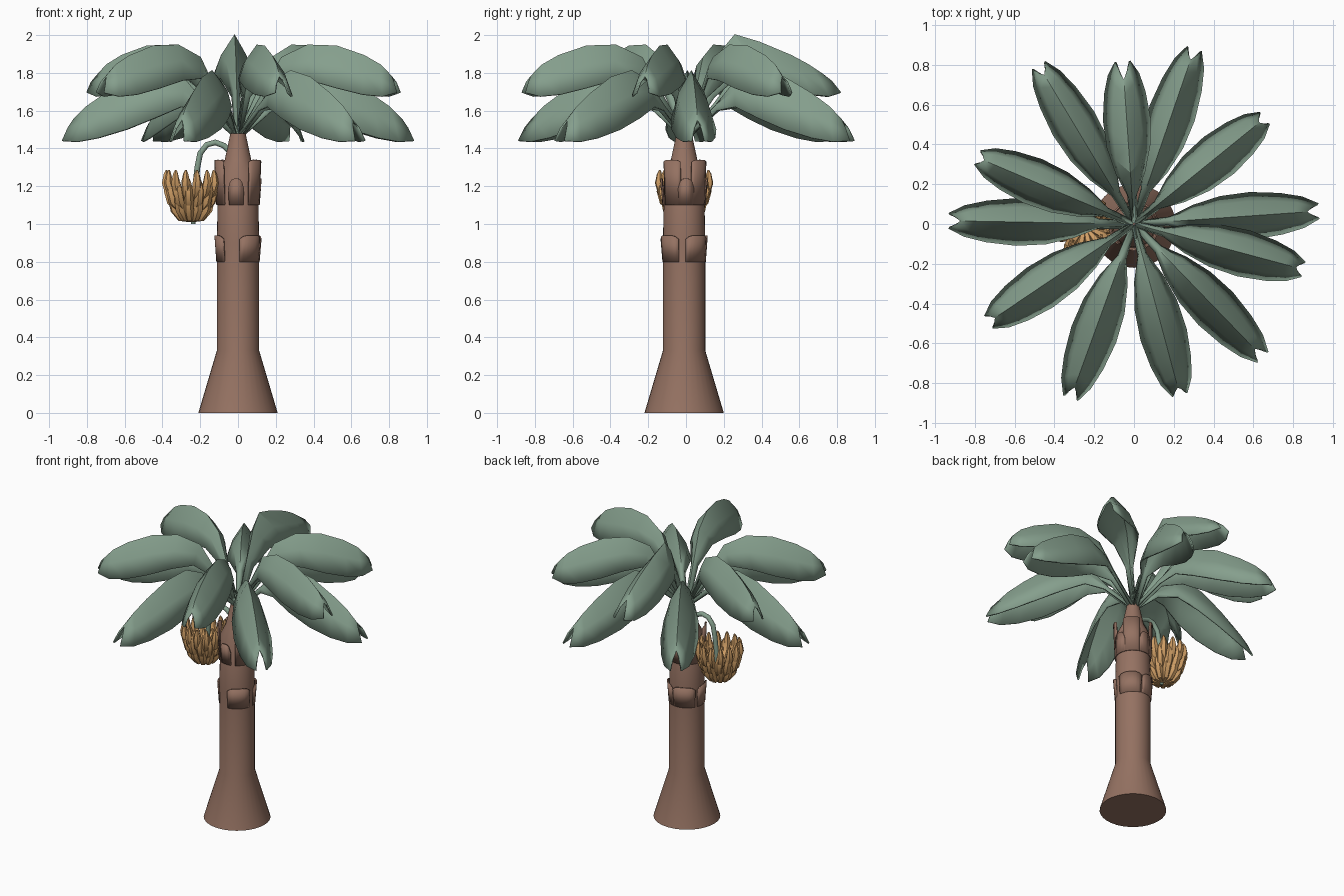
import bpy, bmesh, math
from math import sin, cos, radians, pi
from mathutils import Vector

if "Cube" in bpy.data.objects:
    bpy.data.objects.remove(bpy.data.objects["Cube"])


def material(name, rgb):
    m = bpy.data.materials.new(name)
    m.diffuse_color = (*rgb, 1)
    m.use_nodes = True
    m.node_tree.nodes["Principled BSDF"].inputs["Base Color"].default_value = m.diffuse_color
    return m


BARK = material("brown bark", (0.30, 0.168, 0.122))
LEAF = material("dusty green", (0.235, 0.345, 0.265))
FRUIT = material("ripe tan", (0.62, 0.34, 0.13))
CX, CY = 0.0, -0.01


def make(name, verts, faces, mat, angle=30, thick=0):
    me = bpy.data.meshes.new(name)
    me.from_pydata([tuple(v) for v in verts], [], faces)
    bm = bmesh.new()
    bm.from_mesh(me)
    bmesh.ops.recalc_face_normals(bm, faces=bm.faces)
    bm.to_mesh(me)
    bm.free()
    me.materials.append(mat)
    ob = bpy.data.objects.new(name, me)
    bpy.context.collection.objects.link(ob)
    if thick:
        s = ob.modifiers.new("thickness", 'SOLIDIFY')
        s.thickness = thick
        s.offset = 0
    bpy.ops.object.select_all(action='DESELECT')
    bpy.context.view_layer.objects.active = ob
    ob.select_set(True)
    bpy.ops.object.shade_smooth_by_angle(angle=radians(angle))
    return ob


def tube(path, radii, sides, verts, faces):
    """Append a capped tube along a path to the lists."""
    base = len(verts)
    n = len(path)
    pts = [Vector(p) for p in path]
    ref = (pts[-1] - pts[0]).cross(pts[n // 2] - pts[0])
    ref = ref.normalized() if ref.length > 1e-6 else Vector((1, 0, 0))
    for i, p in enumerate(pts):
        t = (pts[min(i + 1, n - 1)] - pts[max(i - 1, 0)]).normalized()
        u = (ref - t * ref.dot(t)).normalized()
        w = t.cross(u)
        for k in range(sides):
            a = 2 * pi * k / sides
            verts.append(p + (u * cos(a) + w * sin(a)) * radii[i])
    for i in range(n - 1):
        for k in range(sides):
            a, b = base + i * sides, (k + 1) % sides
            faces.append((a + k, a + b, a + sides + b, a + sides + k))
    faces.append(tuple(range(base, base + sides)))
    faces.append(tuple(range(base + (n - 1) * sides, base + n * sides)))


# Trunk with flared foot and tapered crown
profile = [(0.21, 0), (0.112, 0.33), (0.112, 0.9), (0.105, 1.27), (0.07, 1.34), (0.04, 1.48)]
v, f = [], []
tube([(CX, CY, z) for r, z in profile], [r for r, z in profile], 32, v, f)
make("trunk", v, f, BARK)


# Old leaf sheaths wrapped around the trunk
def sheath(name, centre, half, z0, z1, arch=0.0):
    v, f, n = [], [], 8
    for i in range(n + 1):
        s = 2 * i / n - 1
        a = radians(centre + half * s)
        for r, z in ((0.111, z0), (0.121, z1 - arch * s ** 4)):
            v.append((CX + r * cos(a), CY + r * sin(a), z))
        if i:
            k = 2 * i
            f.append((k - 2, k, k + 1, k - 1))
    make(name, v, f, BARK, 30, 0.008)


for i, a in enumerate((-50, 40, 115, 195)):
    sheath(f"lower_sheath_{i}", a, 36, 0.80, 0.94, 0.02)
for i, a in enumerate((-35, 45, 135, 205)):
    sheath(f"upper_sheath_{i}", a, 26, 1.10, 1.34, 0.01)
for i, a in enumerate((-95, 5, 90)):
    sheath(f"arched_sheath_{i}", a, 20, 1.10, 1.24, 0.05)

# Leaf templates: midrib (radius, z) and blade edge (radius, side, z)
LOW = ([(0.01, 1.47), (0.17, 1.63), (0.28, 1.76), (0.40, 1.81), (0.55, 1.775),
        (0.70, 1.69), (0.80, 1.62), (0.87, 1.55)],
       [(0.01, .012, 1.45), (0.18, .02, 1.60), (0.30, .07, 1.62), (0.44, .105, 1.56),
        (0.59, .115, 1.50), (0.74, .10, 1.455), (0.85, .075, 1.435), (0.93, .035, 1.44)])
HIGH = ([(0.01, 1.48), (0.14, 1.70), (0.24, 1.88), (0.38, 1.945), (0.54, 1.94),
         (0.69, 1.89), (0.78, 1.84), (0.84, 1.78)],
        [(0.01, .012, 1.46), (0.16, .02, 1.67), (0.28, .07, 1.77), (0.42, .105, 1.76),
         (0.57, .115, 1.72), (0.71, .10, 1.685), (0.81, .075, 1.675), (0.88, .035, 1.695)])
PEAK = ([(0.01, 1.48), (0.12, 1.74), (0.20, 1.91), (0.28, 2.0), (0.42, 1.96),
         (0.60, 1.89), (0.70, 1.84), (0.78, 1.79)], HIGH[1])


# Folded leaf: two drooping halves with a split tip
def leaf(name, angle, template, scale=1.0):
    a = radians(angle)
    d, s = Vector((cos(a), sin(a), 0)), Vector((-sin(a), cos(a), 0))
    o = Vector((CX, CY, 0)) - Vector((0, CY, 0))
    v, f = [], []
    for (r, z), (re, w, ze) in zip(*template):
        mid = o + d * r * scale + Vector((0, 0, z))
        edge = o + d * re * scale + Vector((0, 0, ze))
        belly = (mid + edge) / 2 + Vector((0, 0, 0.012))
        v += [edge + s * w, belly + s * w * 0.6, mid, belly - s * w * 0.6, edge - s * w]
        if len(v) > 5:
            k = len(v) - 10
            f += [(k + j, k + j + 1, k + j + 6, k + j + 5) for j in range(4)]
    make(name, v, f, LEAF, 32, 0.010)


for i, a in enumerate((4, 71, 121, 179, 250, 314)):
    leaf(f"lower_leaf_{i}", a, LOW)
for i, (a, sc) in enumerate(((-15, 1.0), (39, 0.96), (157, 0.97), (214, 1.0), (285, 1.01))):
    leaf(f"upper_leaf_{i}", a, HIGH, sc)
leaf("top_leaf", 94, PEAK, 0.93)

# Arching fruit stalk
BX = -0.247
v, f = [], []
path = [(-0.03, CY, 1.37), (-0.075, CY, 1.415), (-0.12, CY, 1.432), (-0.165, CY, 1.42),
        (-0.20, CY, 1.375), (-0.215, CY, 1.30), (-0.232, CY, 1.15), (-0.237, CY, 1.0)]
tube(path, [0.016] * 7 + [0.012], 10, v, f)
make("fruit_stalk", v, f, LEAF, 50)

# Bananas in rings, curving outward and up
v, f = [], []
for tier, (z, reach, count) in enumerate(((1.02, 0.105, 11), (1.065, 0.127, 13), (1.11, 0.138, 14))):
    for k in range(count):
        a = 2 * pi * (k + tier * 0.5) / count
        pts = [(0.10, 0.0), (0.55, 0.012), (0.85, 0.055), (0.98, 0.11), (0.97, 0.155), (0.95, 0.175)]
        tube([(BX + reach * q * cos(a), CY + reach * q * sin(a), z + h) for q, h in pts],
             [0.012, 0.021, 0.026, 0.024, 0.014, 0.005], 6, v, f)
make("banana_bunch", v, f, FRUIT, 40)
